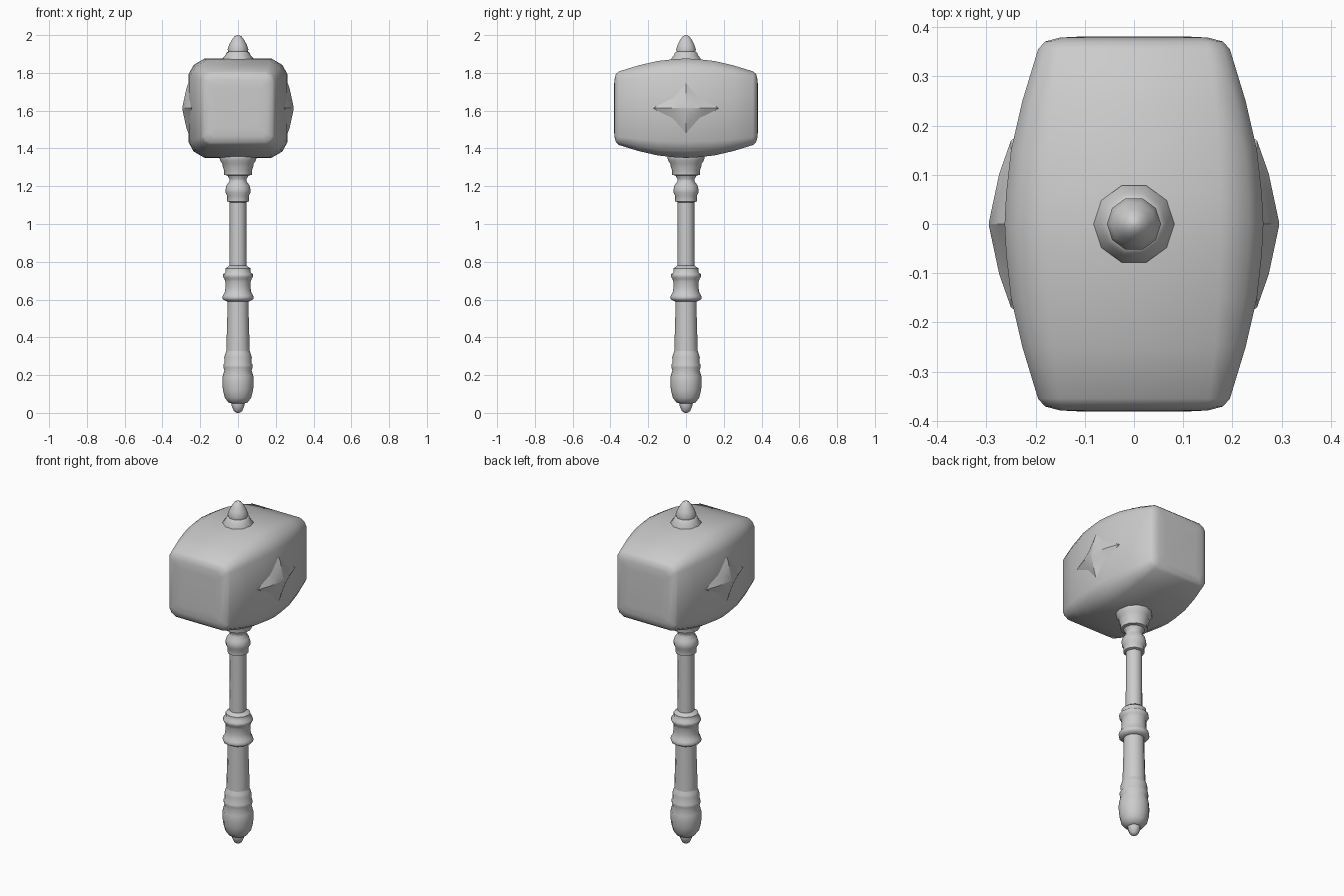
import bpy, bmesh
from math import cos, sin, pi

if "Cube" in bpy.data.objects:
    bpy.data.objects.remove(bpy.data.objects["Cube"])

HEAD_Z = 1.613


def finish(name, bm, angle=40):
    bmesh.ops.remove_doubles(bm, verts=bm.verts, dist=1e-5)
    bmesh.ops.recalc_face_normals(bm, faces=bm.faces)
    me = bpy.data.meshes.new(name)
    bm.to_mesh(me)
    bm.free()
    ob = bpy.data.objects.new(name, me)
    bpy.context.collection.objects.link(ob)
    bpy.ops.object.select_all(action='DESELECT')
    ob.select_set(True)
    bpy.context.view_layer.objects.active = ob
    bpy.ops.object.shade_smooth_by_angle(angle=angle * pi / 180)
    return ob


def loft(name, rings, angle=40):
    bm = bmesh.new()
    loops = [[bm.verts.new(p) for p in ring] for ring in rings]
    n = len(loops[0])
    for a, b in zip(loops, loops[1:]):
        for i in range(n):
            j = (i + 1) % n
            bm.faces.new((a[i], a[j], b[j], b[i]))
    bm.faces.new(loops[0])
    bm.faces.new(loops[-1])
    return finish(name, bm, angle)


def lathe(name, profile, sides=12):
    return loft(name, [[(r * cos(2 * pi * i / sides), r * sin(2 * pi * i / sides), z)
                        for i in range(sides)] for r, z in profile], 50)


# Turned handle pieces
lathe("pommel", [(.008, 0), (.022, .01), (.033, .035), (.034, .05), (.052, .056), (.07, .08),
                 (.08, .12), (.083, .16), (.081, .195), (.072, .225), (.077, .24), (.077, .255),
                 (.071, .265), (.073, .295), (.068, .31), (.061, .33)])
lathe("grip", [(.062, .32), (.06, .4), (.057, .5), (.055, .6)])
lathe("middle_collar", [(.06, .59), (.08, .6), (.083, .61), (.08, .622), (.071, .635), (.067, .66),
                        (.067, .695), (.072, .71), (.08, .722), (.079, .734), (.066, .745),
                        (.066, .765), (.043, .782)])
lathe("shaft", [(.045, .76), (.044, .95), (.044, 1.13)])
lathe("upper_collar", [(.044, 1.115), (.057, 1.12), (.057, 1.148), (.066, 1.165), (.066, 1.185),
                       (.06, 1.205), (.046, 1.225), (.046, 1.24), (.06, 1.262)])
lathe("head_socket", [(.05, 1.255), (.073, 1.26), (.074, 1.285), (.08, 1.3), (.083, 1.32),
                      (.096, 1.338), (.098, 1.36), (.09, 1.38)])

# Top finial
lathe("finial", [(.082, 1.85), (.082, 1.876), (.066, 1.895), (.062, 1.907), (.053, 1.912),
                 (.055, 1.925), (.046, 1.95), (.032, 1.976), (.018, 1.994), (.004, 2.0)], 10)


# Barrel-shaped hammer head with chamfered corners
def head_ring(y, h, c):
    m = c * .32
    quarter = [(h, h - c), (h - m, h - m * 1.25), (h - c, h)]
    pts = quarter + [(-x, z) for x, z in reversed(quarter)]
    pts += [(-x, -z) for x, z in pts]
    return [(x, y, HEAD_Z + z) for x, z in pts]


half = [(.381, .11, .02), (.379, .15, .025), (.371, .181, .034), (.355, .195, .042),
        (.25, .227, .062), (.15, .25, .077), (.06, .26, .085)]
stations = [(-y, h, c) for y, h, c in half] + [(0, .263, .086)] + half[::-1]
loft("hammer_head", [head_ring(*s) for s in stations], 35)

# Raised pointed emblem on each side of the head
star = [(.17, 0), (.085, .06), (0, .17), (-.085, .06),
        (-.17, 0), (-.085, -.06), (0, -.17), (.085, -.06)]
for side, label in ((1, "right"), (-1, "left")):
    rings = [[(side * x, y * k, HEAD_Z + z * k) for y, z in star]
             for x, k in ((.235, 1.05), (.25, 1), (.274, .6), (.295, .02))]
    loft("emblem_" + label, rings, 30)
